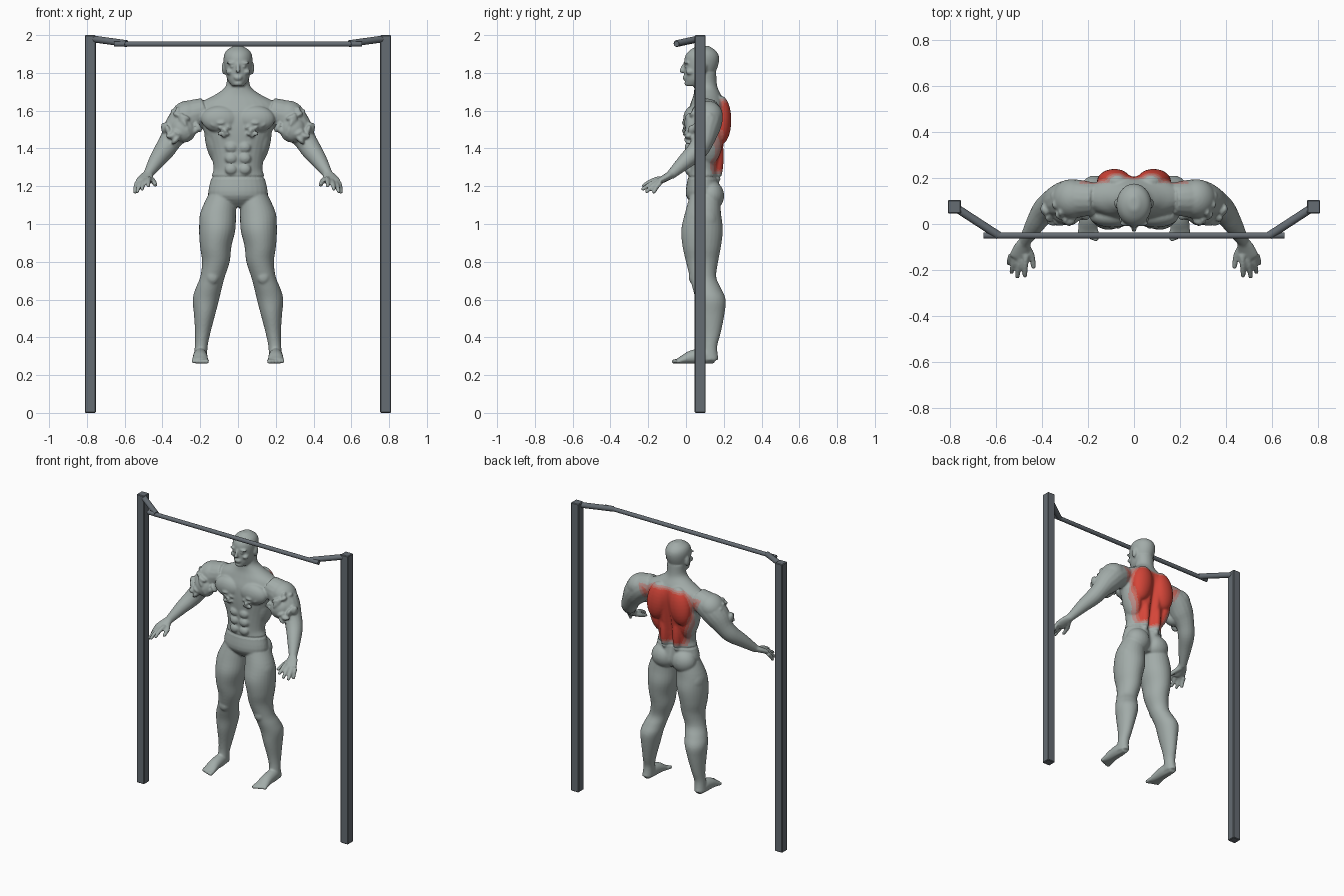
import bpy
import bmesh
import math
import random
from mathutils import Matrix, Vector

random.seed(4)
scene = bpy.context.scene
if "Cube" in bpy.data.objects:
    bpy.data.objects.remove(bpy.data.objects["Cube"], do_unlink=True)


def make_material(name, colour):
    mat = bpy.data.materials.new(name)
    mat.use_nodes = True
    rgba = (*colour, 1.0)
    mat.diffuse_color = rgba
    mat.node_tree.nodes["Principled BSDF"].inputs["Base Color"].default_value = rgba
    return mat


skin = make_material("grey skin", (0.36, 0.41, 0.395))
pale = make_material("pale red", (0.47, 0.26, 0.24))
middle = make_material("faded red", (0.58, 0.14, 0.11))
red = make_material("muscle red", (0.66, 0.06, 0.04))
steel = make_material("dark steel", (0.13, 0.15, 0.17))


def add_object(name, bm, materials):
    bmesh.ops.recalc_face_normals(bm, faces=bm.faces[:])
    mesh = bpy.data.meshes.new(name)
    bm.to_mesh(mesh)
    bm.free()
    for mat in materials:
        mesh.materials.append(mat)
    obj = bpy.data.objects.new(name, mesh)
    scene.collection.objects.link(obj)
    return obj


def smooth_rows(rows, steps=4):
    """Catmull-Rom interpolation of any rows of numbers."""
    pts = [rows[0], *rows, rows[-1]]
    out = []
    for a, b, c, d in zip(pts, pts[1:], pts[2:], pts[3:]):
        for k in range(steps):
            t = k / steps
            out.append([q + t / 2 * (r - p + t * (2 * p - 5 * q + 4 * r - s + t * (3 * (q - r) + s - p)))
                        for p, q, r, s in zip(a, b, c, d)])
    return out + [list(rows[-1])]


def tube(bm, rows, upright=False, sides=28):
    """Closed tube through rows of x, y, z, width radius, depth radius."""
    rows = smooth_rows(rows)
    rings = []
    for i, (x, y, z, rx, ry) in enumerate(rows):
        ahead, behind = rows[min(i + 1, len(rows) - 1)], rows[max(i - 1, 0)]
        t = Vector((0, 0, 1)) if upright else (Vector(ahead[:3]) - Vector(behind[:3])).normalized()
        u = (Vector((1, 0, 0)) - t * t.x).normalized()
        v = t.cross(u)
        ring = []
        for k in range(sides):
            a = math.tau * k / sides
            ring.append(bm.verts.new(Vector((x, y, z)) + u * rx * math.cos(a) + v * ry * math.sin(a)))
        rings.append(ring)
    for low, high in zip(rings, rings[1:]):
        for k in range(sides):
            n = (k + 1) % sides
            bm.faces.new((low[k], low[n], high[n], high[k]))
    bm.faces.new(rings[0][::-1])
    bm.faces.new(rings[-1])


def column(bm, rows):
    """Upright form from rows of height, centre x, half width, front y, back y."""
    tube(bm, [(x, (f + b) / 2, z, w, (b - f) / 2) for z, x, w, f, b in rows], upright=True)


def limb(bm, rows, tip=True):
    """Round limb from rows of x, y, z, radius, with a rounded tip."""
    tube(bm, [(*r[:3], r[3], r[3]) for r in rows], sides=16)
    if tip:
        x, y, z, r = rows[-1]
        blob(bm, (x, y, z), (r, r, r))


def blob(bm, centre, size, turn=0.0, axis='Y'):
    matrix = Matrix.Translation(centre) @ Matrix.Rotation(turn, 4, axis) @ Matrix.Diagonal((*size, 1))
    bmesh.ops.create_uvsphere(bm, u_segments=24, v_segments=16, radius=1, matrix=matrix)


body = bmesh.new()

# Torso and neck
column(body, [(1.09, 0, .08, .05, .15), (1.15, 0, .155, .0, .18), (1.25, 0, .14, .01, .175),
              (1.3, 0, .13, .01, .18), (1.4, 0, .15, .005, .2), (1.5, 0, .185, .0, .215),
              (1.58, 0, .215, .005, .22), (1.64, 0, .2, .025, .21), (1.685, 0, .12, .04, .185),
              (1.73, 0, .065, .045, .165), (1.8, 0, .06, .05, .16)])

# Head with face features
column(body, [(1.73, 0, .03, .0, .07), (1.76, 0, .054, -.006, .13), (1.8, 0, .066, -.008, .155),
              (1.85, 0, .075, -.01, .173), (1.89, 0, .075, -.004, .174), (1.92, 0, .06, .02, .155),
              (1.943, 0, .022, .06, .12)])
limb(body, [(0, -.008, 1.85, .007), (0, -.02, 1.825, .01), (0, -.022, 1.812, .013)])
blob(body, (0, -.008, 1.778), (.024, .012, .006))
blob(body, (0, -.005, 1.767), (.02, .012, .006))
blob(body, (0, .008, 1.745), (.025, .016, .015))
blob(body, (.032, .003, 1.853), (.03, .014, .008))
blob(body, (.03, .003, 1.834), (.013, .012, .007))
blob(body, (.045, .02, 1.805), (.02, .022, .015))
blob(body, (.076, .09, 1.825), (.01, .02, .034))

# Torso muscles: chest, shoulder blade, side, back column, buttock, hip
blob(body, (.095, .035, 1.555), (.1, .05, .07))
blob(body, (.085, .185, 1.55), (.075, .055, .13), -.15)
blob(body, (.12, .12, 1.45), (.055, .075, .14), .15)
blob(body, (.045, .16, 1.36), (.035, .04, .15))
blob(body, (.075, .13, 1.15), (.085, .072, .08))
for row in range(3):
    blob(body, (.036, .017, 1.29 + row * .058), (.033, .024, .03))

# Arm, shoulder cap and forearm
limb(body, [(.17, .11, 1.6, .07), (.26, .11, 1.565, .085), (.315, .1, 1.505, .08), (.355, .09, 1.445, .06),
            (.39, .06, 1.39, .054), (.43, .0, 1.335, .043), (.475, -.075, 1.265, .026)])
blob(body, (.275, .11, 1.575), (.085, .085, .075), .6)
blob(body, (.29, .05, 1.5), (.065, .055, .07), .6)

# Palm and fingers
tube(body, [(.472, -.07, 1.268, .024, .024), (.485, -.1, 1.25, .036, .02),
            (.503, -.14, 1.228, .04, .016), (.508, -.15, 1.222, .036, .012)])
palm = Vector((.503, -.135, 1.23))
for offset, end in ((-.032, (.475, -.225, 1.203)), (-.01, (.508, -.228, 1.185)),
                    (.012, (.533, -.208, 1.172)), (.032, (.545, -.17, 1.17))):
    root = palm + Vector((offset, 0, -offset * .4))
    tip = Vector(end)
    bend = root.lerp(tip, .5) + Vector((0, 0, .006))
    limb(body, [(*root, .013), (*bend, .0125), (*tip, .0105)])
limb(body, [(.475, -.09, 1.25, .017), (.447, -.135, 1.225, .014), (.438, -.185, 1.207, .011)])

# Leg
column(body, [(1.15, .085, .075, .02, .18), (1.06, .105, .094, -.005, .185), (.97, .11, .096, -.025, .195),
              (.88, .118, .083, -.018, .185), (.8, .117, .073, .0, .17), (.72, .135, .065, .02, .16),
              (.66, .155, .069, .035, .185), (.6, .17, .07, .05, .21), (.52, .177, .056, .06, .203),
              (.42, .187, .04, .08, .183), (.35, .195, .034, .085, .165), (.28, .2, .036, .07, .173)])
blob(body, (.16, .09, 1.02), (.045, .075, .08))
blob(body, (.135, .04, .72), (.035, .025, .04))

# Foot and toes
tube(body, [(.2, .155, .29, .026, .03), (.2, .1, .3, .036, .042), (.2, .03, .295, .039, .036),
            (.2, -.02, .28, .043, .022), (.2, -.04, .276, .042, .016)])
for toe in range(5):
    x = .166 + toe * .0175
    reach = -.064 + toe * .006
    limb(body, [(x, -.03, .277, .012), (x, reach, .272, .0125 - toe * .0006)])

# Crumpled folds on the chest and upper arm
for i in range(12):
    blob(body, (random.uniform(.045, .14), random.uniform(-.012, .005), random.uniform(1.465, 1.54)),
         (random.uniform(.012, .024), .012, .01), random.uniform(-1, 1))
for i in range(22):
    around = random.uniform(-2.6, .5)
    along = random.uniform(0, 1)
    centre = Vector((.25 + .09 * along, .09, 1.56 - .11 * along))
    offset = Vector((math.cos(around) * .06, math.sin(around) * .078, math.cos(around) * .055))
    blob(body, centre + offset, (.03, .022, .014), random.uniform(-1.5, 1.5))

# Mirror the half figure and fuse it into one skin
source = add_object("figure_source", body, [skin])
mirror = source.modifiers.new("mirror", 'MIRROR')
mirror.use_mirror_merge = False
fuse = source.modifiers.new("fuse", 'REMESH')
fuse.mode = 'VOXEL'
fuse.voxel_size = .0065
relax = source.modifiers.new("relax", 'SMOOTH')
relax.factor = .5
relax.iterations = 3
graph = bpy.context.evaluated_depsgraph_get()
mesh = bpy.data.meshes.new_from_object(source.evaluated_get(graph))
bpy.data.objects.remove(source, do_unlink=True)
mesh.name = "muscular_figure"
figure = bpy.data.objects.new("muscular_figure", mesh)
scene.collection.objects.link(figure)

# Carve the spine groove and waist seam, and flatten the soles
for vert in mesh.vertices:
    p = vert.co
    if p.y > .1 and 1.1 < p.z < 1.68:
        p.y -= .03 * math.exp(-(p.x / .022) ** 2) * math.sin(math.pi * (p.z - 1.1) / .58)
    if abs(p.z - 1.247) < .005 and abs(p.x) < .25:
        p.x *= .97
        p.y += .004 if p.y < .09 else -.004
    p.z = max(p.z, .262)

# Red back muscles, fading to skin at their edge
mesh.materials.clear()
shades = [skin, pale, middle, red]
for mat in shades:
    mesh.materials.append(mat)
for face in mesh.polygons:
    c = face.center
    rise = c.z - 1.265
    half_width = .11 + .36 * rise
    depth = min((half_width - abs(c.x)) * .6, rise, 1.665 - c.z, c.y - .12 - .15 * rise)
    face.material_index = 0 if depth < 0 else 1 if depth < .012 else 2 if depth < .022 else 3
    face.use_smooth = True


# Pull-up frame: posts, angled brackets and the bar
def rod(name, start, end, radius):
    start, end = Vector(start), Vector(end)
    bm = bmesh.new()
    turn = (end - start).to_track_quat('Z', 'Y').to_matrix().to_4x4()
    bmesh.ops.create_cone(bm, cap_ends=True, segments=20, radius1=radius, radius2=radius,
                          depth=(end - start).length,
                          matrix=Matrix.Translation((start + end) / 2) @ turn)
    obj = add_object(name, bm, [steel])
    for face in obj.data.polygons:
        face.use_smooth = len(face.vertices) == 4


for side, label in ((1, "left"), (-1, "right")):
    bm = bmesh.new()
    bmesh.ops.create_cube(bm, size=1, matrix=Matrix.Translation((side * .782, .075, 1))
                          @ Matrix.Diagonal((.058, .058, 2, 1)))
    bmesh.ops.bevel(bm, geom=bm.edges[:], offset=.004, segments=1, affect='EDGES')
    add_object(label + "_post", bm, [steel])
    rod(label + "_bracket", (side * .782, .075, 1.982), (side * .59, -.05, 1.955), .018)
rod("pull_up_bar", (-.656, -.05, 1.953), (.656, -.05, 1.953), .014)
